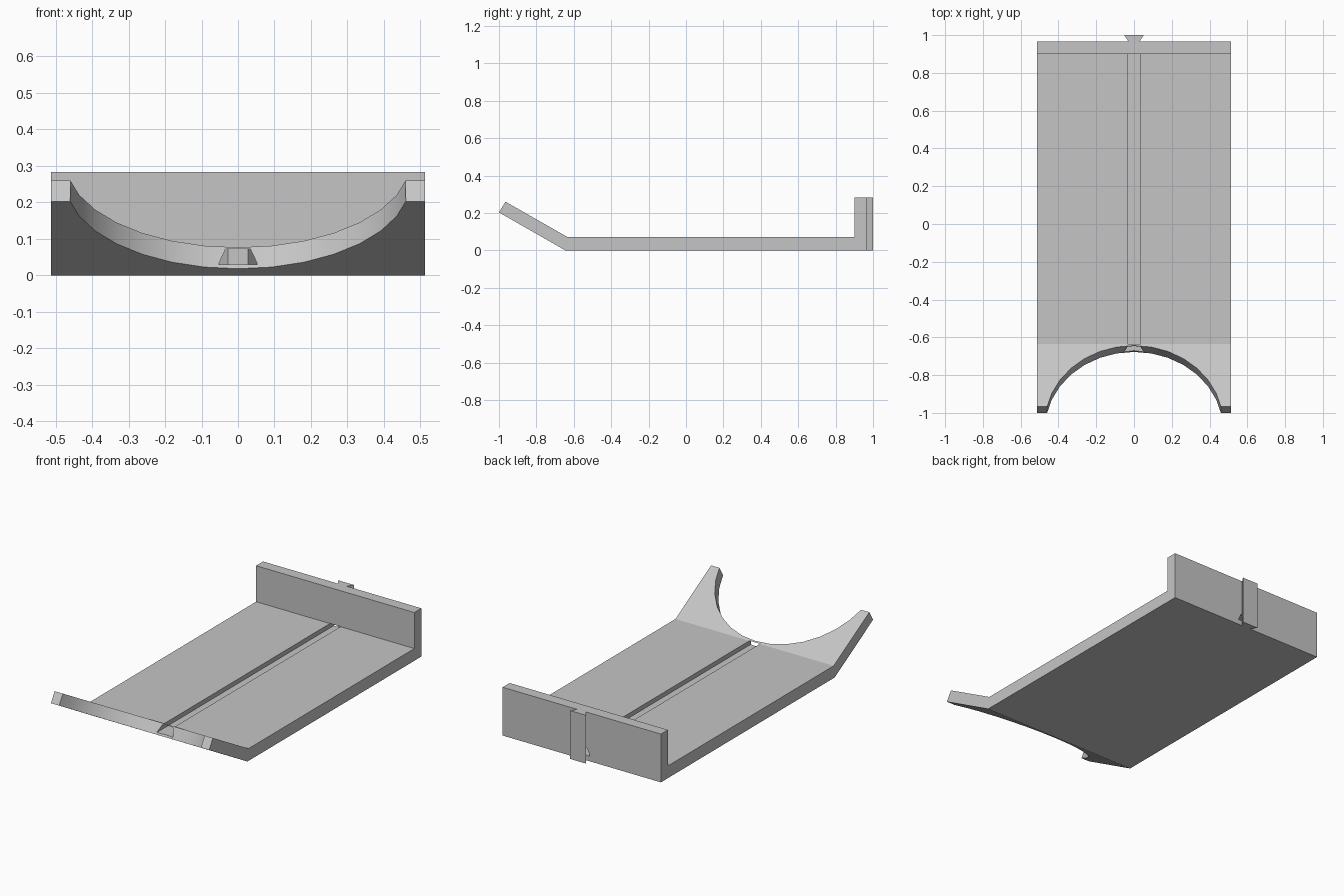
import bpy, bmesh, math
from mathutils import Matrix, Vector

cube = bpy.data.objects.get("Cube")
if cube:
    bpy.data.objects.remove(cube, do_unlink=True)

HALF_WIDTH = 0.513
SLOPE = math.radians(30)

grey = bpy.data.materials.new("light grey")
grey.use_nodes = True
colour = (0.56, 0.56, 0.56, 1)
grey.diffuse_color = colour
grey.node_tree.nodes["Principled BSDF"].inputs["Base Color"].default_value = colour


def finish(name, bm):
    bmesh.ops.recalc_face_normals(bm, faces=bm.faces)
    mesh = bpy.data.meshes.new(name)
    bm.to_mesh(mesh)
    bm.free()
    mesh.materials.append(grey)
    obj = bpy.data.objects.new(name, mesh)
    bpy.context.collection.objects.link(obj)
    return obj


def prism(name, points, along):
    """Close a 3D outline into a face and sweep it along a vector."""
    bm = bmesh.new()
    face = bm.faces.new([bm.verts.new(p) for p in points])
    swept = bmesh.ops.extrude_face_region(bm, geom=[face])["geom"]
    verts = [g for g in swept if isinstance(g, bmesh.types.BMVert)]
    bmesh.ops.translate(bm, verts=verts, vec=along)
    return finish(name, bm)


def cut(target, cutter):
    mod = target.modifiers.new("cut", "BOOLEAN")
    mod.operation = "DIFFERENCE"
    mod.solver = "EXACT"
    mod.object = cutter
    cutter.hide_render = True
    bpy.context.view_layer.objects.active = target
    bpy.ops.object.modifier_apply(modifier=mod.name)
    bpy.data.objects.remove(cutter, do_unlink=True)


# Tray: floor, back wall and raised front ramp from one side profile
profile = [(-0.645, 0), (0.965, 0), (0.965, 0.283), (0.9, 0.283),
           (0.9, 0.072), (-0.635, 0.072), (-0.965, 0.26), (-1, 0.203)]
tray = prism("tray", [(-HALF_WIDTH, y, z) for y, z in profile],
             (2 * HALF_WIDTH, 0, 0))

# Round scoop cut square through the ramp
radius = 0.471
outward = Vector((0, -math.cos(SLOPE), math.sin(SLOPE)))
centre = Vector((0, -0.965, 0.26)) + outward * 0.101
bm = bmesh.new()
bmesh.ops.create_cone(bm, cap_ends=True, segments=32, radius1=radius,
                      radius2=radius, depth=0.5,
                      matrix=Matrix.Translation(centre)
                      @ Matrix.Rotation(-SLOPE, 4, "X"))
cut(tray, finish("scoop_cutter", bm))

# Dovetail slot along the floor and on through the back wall
slot = [(-0.054, 0.03), (0.054, 0.03), (0.034, 0.0725), (-0.034, 0.0725)]
cut(tray, prism("slot_cutter", [(x, -0.8, z) for x, z in slot], (0, 1.9, 0)))

# Dovetail key standing on the back wall
key = prism("back_key", [(-0.028, 0.965, 0), (0.028, 0.965, 0),
                         (0.052, 1, 0), (-0.052, 1, 0)], (0, 0, 0.283))

# Smooth scoop, crisp edges elsewhere
bpy.ops.object.select_all(action="DESELECT")
tray.select_set(True)
bpy.context.view_layer.objects.active = tray
bpy.ops.object.shade_smooth_by_angle(angle=math.radians(20))
